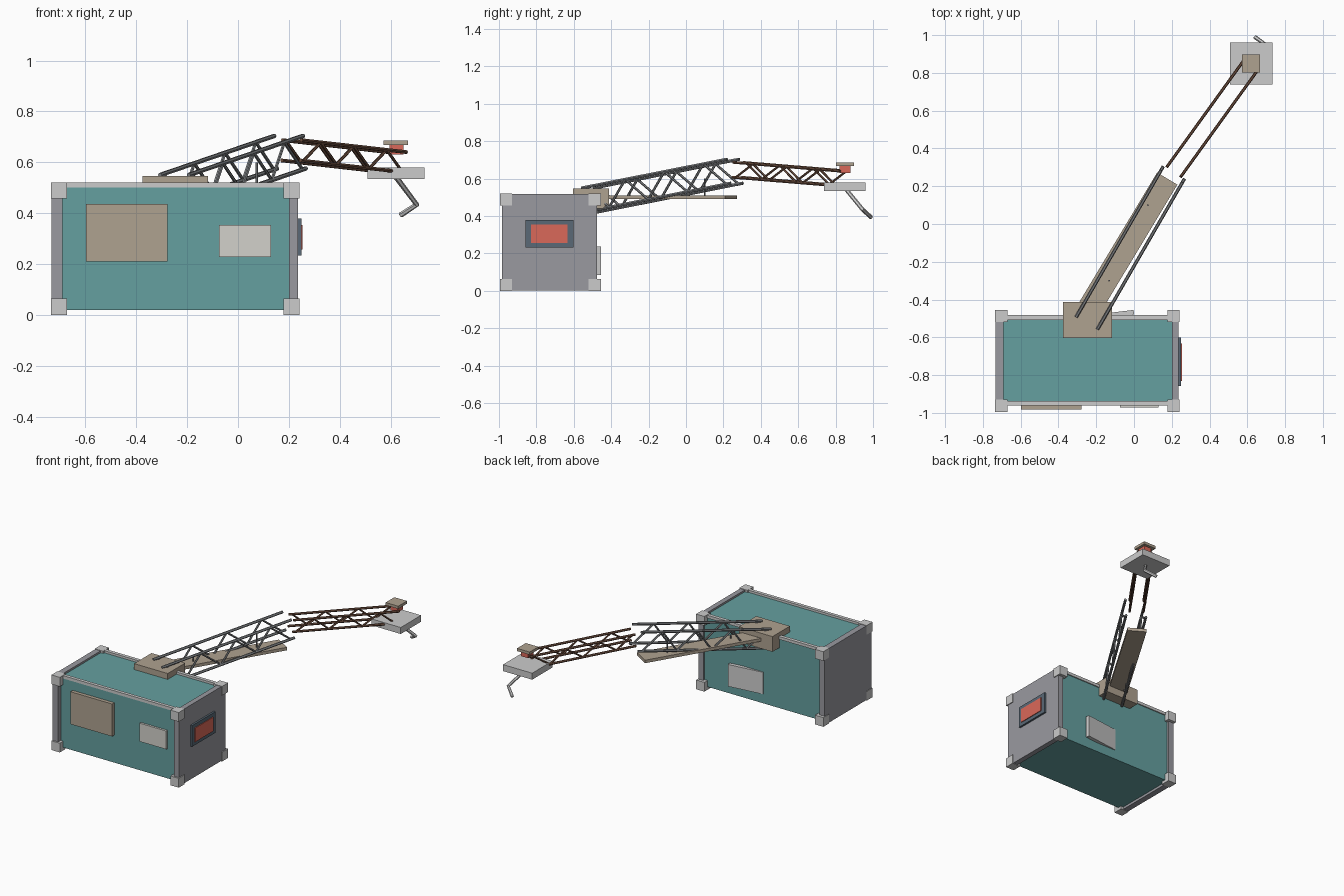
import bpy, bmesh
from math import radians
from mathutils import Vector

if "Cube" in bpy.data.objects:
    bpy.data.objects.remove(bpy.data.objects["Cube"])


def material(name, rgb):
    m = bpy.data.materials.new(name)
    m.diffuse_color = (*rgb, 1)
    m.use_nodes = True
    m.node_tree.nodes["Principled BSDF"].inputs["Base Color"].default_value = m.diffuse_color
    return m


TEAL = material("teal_paint", (0.13, 0.35, 0.35))
TAN = material("tan_paint", (0.43, 0.36, 0.28))
RED = material("red_paint", (0.70, 0.14, 0.10))
SLATE = material("slate_frame", (0.10, 0.14, 0.18))
BROWN = material("rusty_brown", (0.16, 0.08, 0.05))
PALE = material("pale_panel", (0.65, 0.64, 0.60))
END = material("end_grey", (0.32, 0.32, 0.35))
STEEL = material("steel_grey", (0.22, 0.23, 0.24))


def box(name, x, y, z, mat=None, turn=0):
    """Box from (min, max) ranges, optionally turned about its own vertical axis."""
    me = bpy.data.meshes.new(name)
    bm = bmesh.new()
    bmesh.ops.create_cube(bm, size=1)
    bmesh.ops.scale(bm, verts=bm.verts, vec=(x[1] - x[0], y[1] - y[0], z[1] - z[0]))
    bm.to_mesh(me)
    bm.free()
    ob = bpy.data.objects.new(name, me)
    ob.location = [(a + b) / 2 for a, b in (x, y, z)]
    ob.rotation_euler.z = radians(turn)
    bpy.context.collection.objects.link(ob)
    if mat:
        me.materials.append(mat)
    return ob


def tubes(name, paths, mat=None):
    """Six-sided tubes; each path is (radius, [points])."""
    cu = bpy.data.curves.new(name, 'CURVE')
    cu.dimensions = '3D'
    cu.bevel_depth = 1
    cu.bevel_resolution = 1
    cu.use_fill_caps = True
    for r, pts in paths:
        sp = cu.splines.new('POLY')
        sp.points.add(len(pts) - 1)
        sp.use_smooth = False
        for p, co in zip(sp.points, pts):
            p.co = (*co, 1)
            p.radius = r
    ob = bpy.data.objects.new(name, cu)
    bpy.context.collection.objects.link(ob)
    if mat:
        cu.materials.append(mat)
    return ob


def truss(name, start, end, half_width, depth, bays, r, mat, mirrored):
    """Two flat lattice sides; start and end are the middle of the upper chords."""
    a, b = Vector(start), Vector(end)
    u = (b - a).normalized()
    side = u.cross(Vector((0, 0, 1))).normalized()
    down = side.cross(u).normalized() * -depth
    paths = []
    for s in (-1, 1):
        o = side * half_width * s
        for d in (Vector(), down):
            paths.append((r, [a + o + d, b + o + d]))
        phase = 1 if mirrored and s > 0 else 0
        nodes = [a.lerp(b, 0.03 + 0.94 * i / bays) + o + down * ((i + phase) % 2)
                 for i in range(bays + 1)]
        paths += [(r * 0.75, [p, q]) for p, q in zip(nodes, nodes[1:])]
    return tubes(name, paths, mat)


# Container shell
box("container_body", (-0.70, 0.21), (-0.957, -0.49), (0.02, 0.505), TEAL)
for side, x in (("left", (-0.732, -0.69)), ("right", (0.20, 0.236))):
    box(f"{side}_end_wall", x, (-0.985, -0.475), (0.003, 0.518), END)
for side, y in (("front", (-0.96, -0.937)), ("back", (-0.507, -0.483))):
    box(f"{side}_roof_rail", (-0.695, 0.205), y, (0.50, 0.52))

# Corner blocks
for i, x in enumerate((-0.735, 0.178)):
    for j, y in enumerate((-0.995, -0.52)):
        for k, z in enumerate((0, 0.457)):
            box(f"corner_block_{i}{j}{k}", (x, x + 0.064), (y, y + 0.065), (z, z + 0.064))

# Wall panels
box("front_tan_panel", (-0.598, -0.278), (-0.982, -0.95), (0.211, 0.436), TAN)
box("front_pale_panel", (-0.075, 0.13), (-0.972, -0.95), (0.227, 0.354), PALE)
box("window_frame", (0.23, 0.249), (-0.858, -0.602), (0.233, 0.38), SLATE)
box("window_pane", (0.23, 0.254), (-0.83, -0.633), (0.257, 0.354), RED)
box("back_panel", (-0.25, 0.0), (-0.495, -0.47), (0.085, 0.237), turn=7)

# Boom base and walkway board
box("boom_base", (-0.375, -0.117), (-0.603, -0.412), (0.44, 0.546), TAN)
box("walkway_board", (-0.43, 0.37), (-0.165, -0.04), (0.49, 0.511), TAN, 59)
tubes("board_pins", [(0.005, [(0.074, 0.10, 0.50), (0.074, 0.10, 0.60)]),
                     (0.005, [(-0.132, -0.30, 0.50), (-0.132, -0.30, 0.535)])], STEEL)

# Lattice booms
truss("main_boom", (-0.25, -0.525, 0.55), (0.20, 0.253, 0.704),
      0.065, 0.13, 7, 0.009, STEEL, False)
truss("outer_boom", (0.212, 0.278, 0.687), (0.625, 0.85, 0.640),
      0.045, 0.08, 6, 0.008, BROWN, True)

# Boom head and hook
box("head_plate", (0.508, 0.732), (0.738, 0.96), (0.535, 0.58))
box("head_beacon", (0.595, 0.65), (0.822, 0.88), (0.63, 0.668), RED)
box("head_cap", (0.571, 0.668), (0.802, 0.898), (0.667, 0.686), TAN)
tubes("hook", [(0.011, [(0.615, 0.85, 0.55), (0.702, 0.945, 0.434), (0.640, 0.99, 0.393)])])
